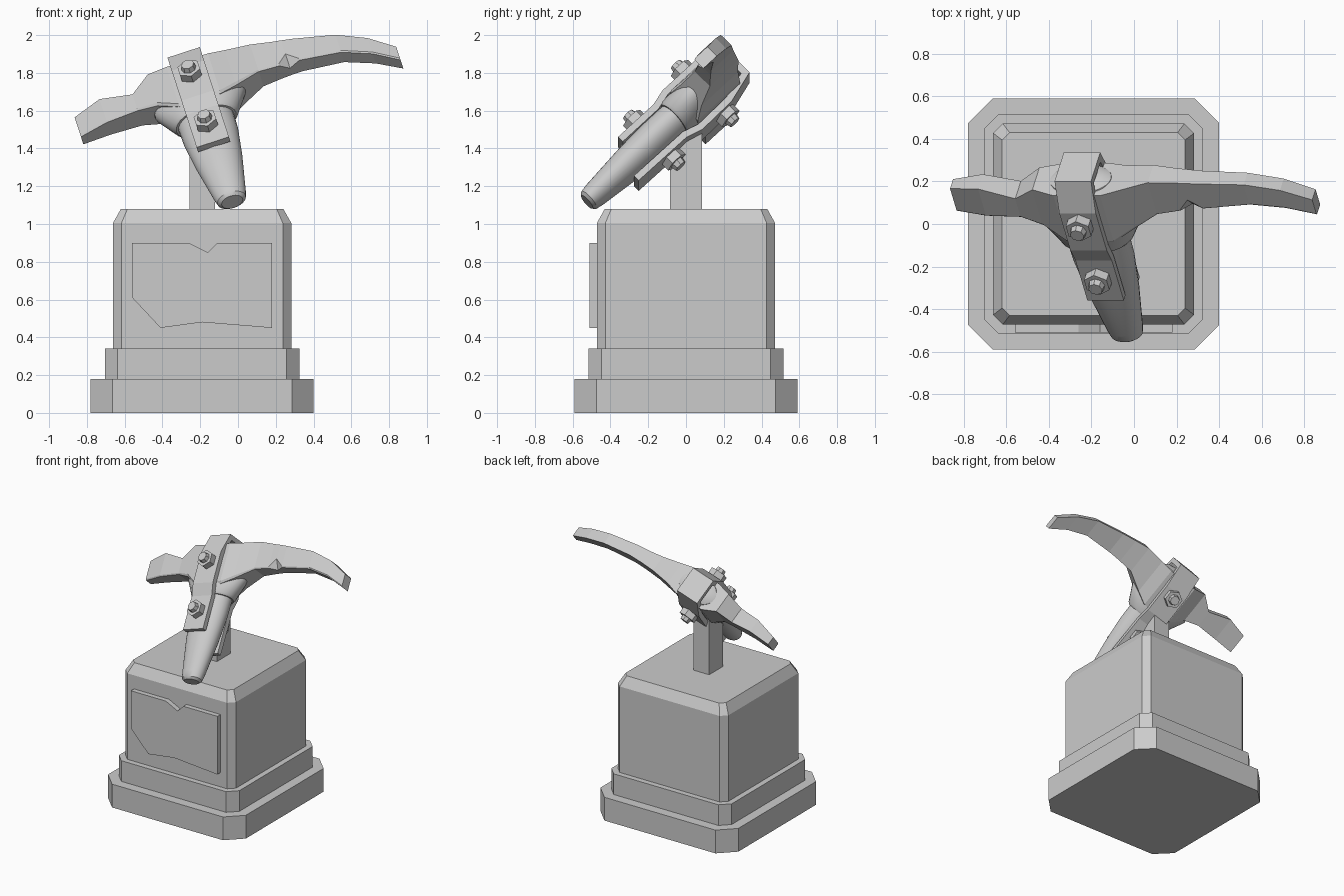
import bpy, bmesh, math
from mathutils import Matrix, Vector

if "Cube" in bpy.data.objects:
    bpy.data.objects.remove(bpy.data.objects["Cube"])

CX = -0.19  # pedestal centre
# Tool frame: x along the head, y towards the back, z along the handle
A, T = math.radians(18), math.radians(46)
TOOL = (Matrix.Translation((-0.035, -0.51, 1.13))
        @ Matrix.Rotation(-A, 4, 'Y') @ Matrix.Rotation(-(math.pi / 2 - math.radians(44)), 4, 'X'))
I = Matrix.Identity(4)


def finish(name, bm, mat=I, smooth=False):
    bmesh.ops.recalc_face_normals(bm, faces=bm.faces)
    bm.transform(mat)
    me = bpy.data.meshes.new(name)
    bm.to_mesh(me)
    bm.free()
    ob = bpy.data.objects.new(name, me)
    bpy.context.collection.objects.link(ob)
    if smooth:
        bpy.ops.object.select_all(action='DESELECT')
        ob.select_set(True)
        bpy.context.view_layer.objects.active = ob
        bpy.ops.object.shade_smooth_by_angle(angle=math.radians(35))
    return ob


def loft(name, rings, mat=I, smooth=False):
    bm = bmesh.new()
    vs = [[bm.verts.new(p) for p in r] for r in rings]
    n = len(rings[0])
    for a, b in zip(vs, vs[1:]):
        for i in range(n):
            bm.faces.new((a[i], a[(i + 1) % n], b[(i + 1) % n], b[i]))
    bm.faces.new(vs[0])
    bm.faces.new(vs[-1])
    return finish(name, bm, mat, smooth)


def octagon(h, c, z):
    k = h - c
    return [(CX + x, y, z) for x, y in ((h, -k), (h, k), (k, h), (-k, h),
                                       (-h, k), (-h, -k), (-k, -h), (k, -h))]


def ellipse(rx, ry, z, n=28):
    return [(rx * math.cos(2 * math.pi * i / n), ry * math.sin(2 * math.pi * i / n), z) for i in range(n)]


# Stepped pedestal
loft("base_plinth", [octagon(.59, .115, 0), octagon(.59, .115, .18)])
loft("middle_plinth", [octagon(.515, .067, .18), octagon(.515, .067, .34)])
loft("pedestal_block", [octagon(.472, .045, .34), octagon(.472, .045, 1.005), octagon(.43, .035, 1.08)])

# Chipped plaque on the front
plaque = [(-.56, .90), (-.26, .90), (-.16, .85), (-.11, .90), (.18, .90),
          (.18, .45), (-.19, .48), (-.41, .45), (-.56, .61)]
loft("plaque", [[(x, y, z) for x, z in plaque] for y in (-.51, -.465)])

# Square support post
loft("support_post", [[(CX + .068 * a, .085 * b, z) for a, b in ((-1, -1), (1, -1), (1, 1), (-1, 1))]
                      for z in (1.07, 1.5)])

# Oval tapered handle with a domed top
handle = [(-.02, .058, .045), (-.005, .078, .06), (.04, .088, .068), (.3, .128, .092), (.5, .15, .1),
          (.7, .155, .1), (.97, .165, .11), (1.005, .15, .1), (1.025, .11, .07), (1.035, .04, .03)]
loft("handle", [ellipse(rx, ry, u) for u, rx, ry in handle], TOOL, True)

# Flared oval collar below the head
loft("head_collar", [ellipse(.165, .11, .62), ellipse(.18, .118, .635), ellipse(.25, .118, .76),
                     ellipse(.25, .1, .85)], TOOL, True)

# Curved pick head: along, height, forward, half height, half thickness, chip in lower front edge
head = [(-.655, .877, -.02, .075, .032, .006), (-.5, .896, .0, .09, .05, .006),
        (-.326, .87, .0, .062, .06, .006), (-.217, .895, .01, .12, .075, .01),
        (-.11, .845, .0, .155, .11, .01), (.12, .845, .0, .155, .11, .01),
        (.21, .875, .0, .135, .085, .01), (.347, .922, -.01, .105, .06, .006),
        (.46, .918, -.015, .093, .05, .006), (.51, .916, -.017, .088, .048, .045),
        (.57, .912, -.02, .083, .045, .006), (.793, .89, -.049, .067, .041, .006),
        (.95, .83, -.08, .06, .04, .006), (1.08, .745, -.11, .05, .036, .006)]
loft("pick_head", [[(w, -f + hn, u - hu), (w, -f + hn, u + hu), (w, -f - hn, u + hu),
                    (w, -f - hn, u - hu + c * 1.5), (w, -f - hn + c, u - hu)]
                   for w, u, f, hu, hn, c in head], TOOL)

# Bent metal strap wrapped over the head
outer = [Vector(p) for p in ((-.125, .33), (-.125, .59), (-.148, .68), (-.148, .92), (-.095, 1.08),
                             (.1, 1.08), (.15, .9), (.155, .68), (.128, .59), (.125, .24))]
inner = []
for i, p in enumerate(outer):
    d0 = (p - outer[i - 1]).normalized() if i else (outer[1] - p).normalized()
    d1 = (outer[i + 1] - p).normalized() if i < len(outer) - 1 else d0
    n0, n1 = Vector((d0.y, -d0.x)), Vector((d1.y, -d1.x))
    m = (n0 + n1).normalized()
    inner.append(p + m * .036 / m.dot(n0))
bm_rings = [[(-.09, o.x, o.y), (.09, o.x, o.y), (.09, q.x, q.y), (-.09, q.x, q.y)]
            for o, q in zip(outer, inner)]
loft("metal_strap", bm_rings, TOOL)

# Hex nuts with bolt ends on both sides of the strap
for side, label in ((-1, "front"), (1, "back")):
    for u, n, place in ((.475, .122, "lower"), (.85, .146, "upper")):
        bm = bmesh.new()
        for r, r2, seg, lo, hi in ((.064, .064, 6, -.01, .05), (.04, .034, 8, .05, .08)):
            bmesh.ops.create_cone(bm, cap_ends=True, segments=seg, radius1=r, radius2=r2, depth=hi - lo,
                                  matrix=Matrix.Translation((0, 0, (lo + hi) / 2)))
        turn = Matrix.Translation((0, side * n, u)) @ Matrix.Rotation(-side * math.pi / 2, 4, 'X')
        finish(f"{label}_{place}_bolt", bm, TOOL @ turn)
